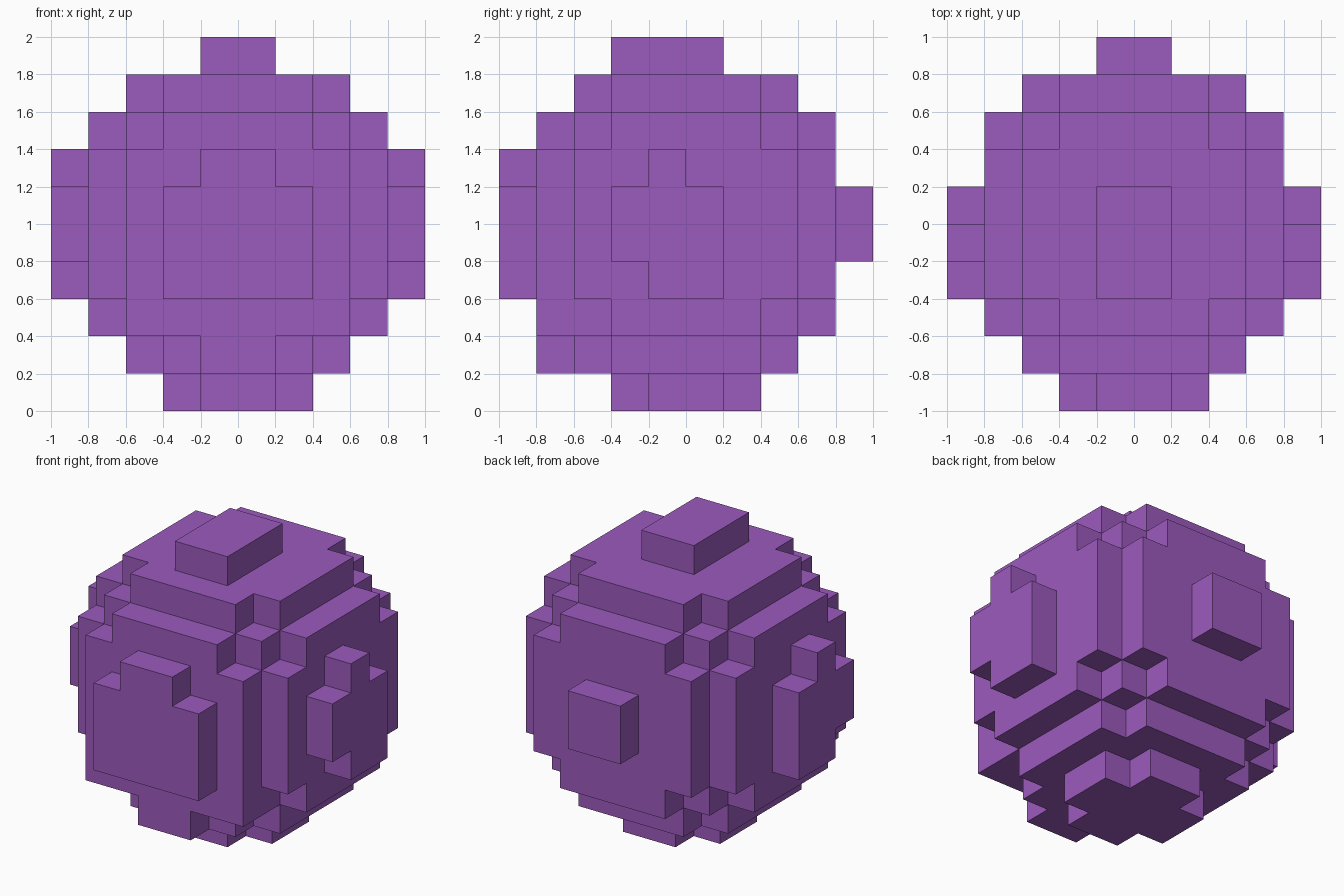
import bpy
import bmesh
from mathutils import Vector

default = bpy.data.objects.get("Cube")
if default:
    bpy.data.objects.remove(default, do_unlink=True)

CELL = 0.2                            # edge of one block
HALF = 5                              # blocks from the middle to each side
CENTRE = Vector((0, -0.2, -0.06))     # ball centre, in blocks
RADIUS_SQ = 23.07 + CENTRE.length_squared

purple = bpy.data.materials.new("purple")
purple.use_nodes = True
colour = (0.33, 0.103, 0.51, 1)
purple.diffuse_color = colour
purple.node_tree.nodes["Principled BSDF"].inputs["Base Color"].default_value = colour


def filled(cell):
    """A block belongs to the ball when its middle lies inside the sphere."""
    middle = Vector(cell) + Vector((0.5, 0.5, 0.5))
    return (middle - CENTRE).length_squared < RADIUS_SQ


def add_face(bm, cell, axis, side):
    """One outer square of a block, wound to face outwards."""
    u, v = (axis + 1) % 3, (axis + 2) % 3
    corners = [(0, 0), (1, 0), (1, 1), (0, 1)]
    if side < 0:
        corners.reverse()
    verts = []
    for du, dv in corners:
        p = Vector(cell)
        p[axis] += max(side, 0)
        p[u] += du
        p[v] += dv
        p.z += HALF
        verts.append(bm.verts.new(p * CELL))
    bm.faces.new(verts)


# Stepped ball: keep only the squares between filled and empty blocks
bm = bmesh.new()
span = range(-HALF, HALF)
for cell in [(x, y, z) for x in span for y in span for z in span]:
    if not filled(cell):
        continue
    for axis in range(3):
        for side in (-1, 1):
            neighbour = list(cell)
            neighbour[axis] += side
            if not filled(neighbour):
                add_face(bm, cell, axis, side)
bmesh.ops.remove_doubles(bm, verts=bm.verts, dist=0.001)

# Merge squares that lie in one plane
bmesh.ops.dissolve_limit(bm, angle_limit=0.01, verts=bm.verts, edges=bm.edges)

mesh = bpy.data.meshes.new("block_ball")
bm.to_mesh(mesh)
bm.free()
mesh.materials.append(purple)
ball = bpy.data.objects.new("block_ball", mesh)
bpy.context.collection.objects.link(ball)
